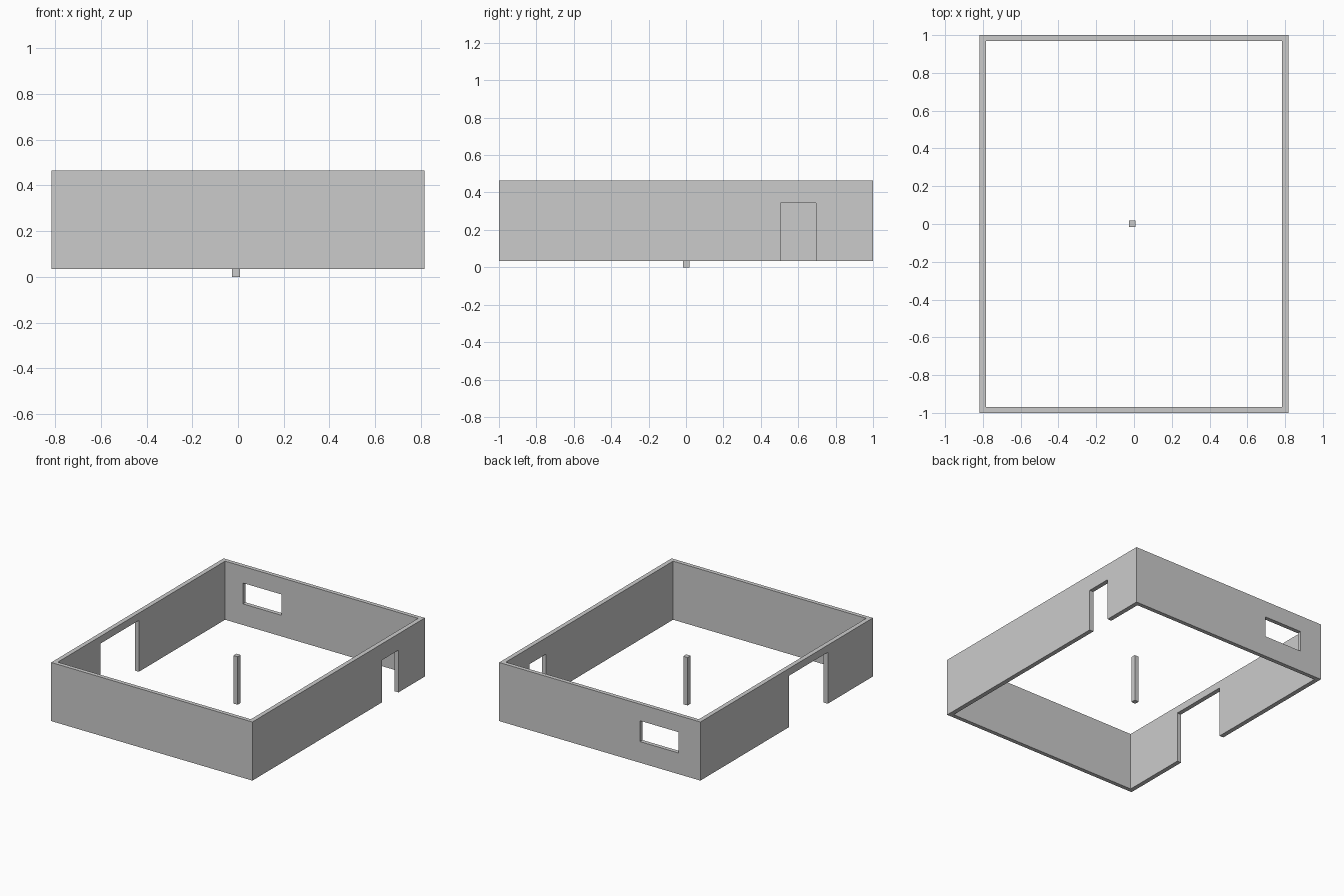
import bpy, bmesh

if "Cube" in bpy.data.objects:
    bpy.data.objects.remove(bpy.data.objects["Cube"])

HX, HY = 0.817, 1.0          # outer half sizes
TX, TY = 0.033, 0.03         # wall thickness on the sides / front and back
Z0, Z1 = 0.035, 0.465        # wall bottom and top


def box(name, x0, x1, y0, y1, z0, z1):
    bm = bmesh.new()
    bmesh.ops.create_cube(bm, size=1)
    for v in bm.verts:
        v.co.x = x1 if v.co.x > 0 else x0
        v.co.y = y1 if v.co.y > 0 else y0
        v.co.z = z1 if v.co.z > 0 else z0
    me = bpy.data.meshes.new(name)
    bm.to_mesh(me)
    bm.free()
    ob = bpy.data.objects.new(name, me)
    bpy.context.collection.objects.link(ob)
    return ob


def cut(target, *bounds):
    cutter = box("cutter", *bounds)
    cutter.hide_render = True
    mod = target.modifiers.new("opening", 'BOOLEAN')
    mod.operation = 'DIFFERENCE'
    mod.solver = 'EXACT'
    mod.object = cutter
    bpy.context.view_layer.objects.active = target
    bpy.ops.object.modifier_apply(modifier=mod.name)
    bpy.data.objects.remove(cutter, do_unlink=True)


# Four outer walls as one open ring
walls = box("walls", -HX, HX, -HY, HY, Z0, Z1)
cut(walls, -HX + TX, HX - TX, -HY + TY, HY - TY, -0.2, 0.7)

# Wide doorway in the left wall
cut(walls, -HX - 0.1, -HX + 0.1, -0.477, -0.03, -0.1, 0.412)
# Narrow doorway in the right wall
cut(walls, HX - 0.1, HX + 0.1, 0.505, 0.695, -0.1, 0.345)
# Window in the back wall
cut(walls, -0.638, -0.326, HY - 0.1, HY + 0.1, 0.19, 0.343)

# Free-standing post in the middle
box("centre_post", -0.026, 0.009, -0.017, 0.019, 0.0, 0.352)
